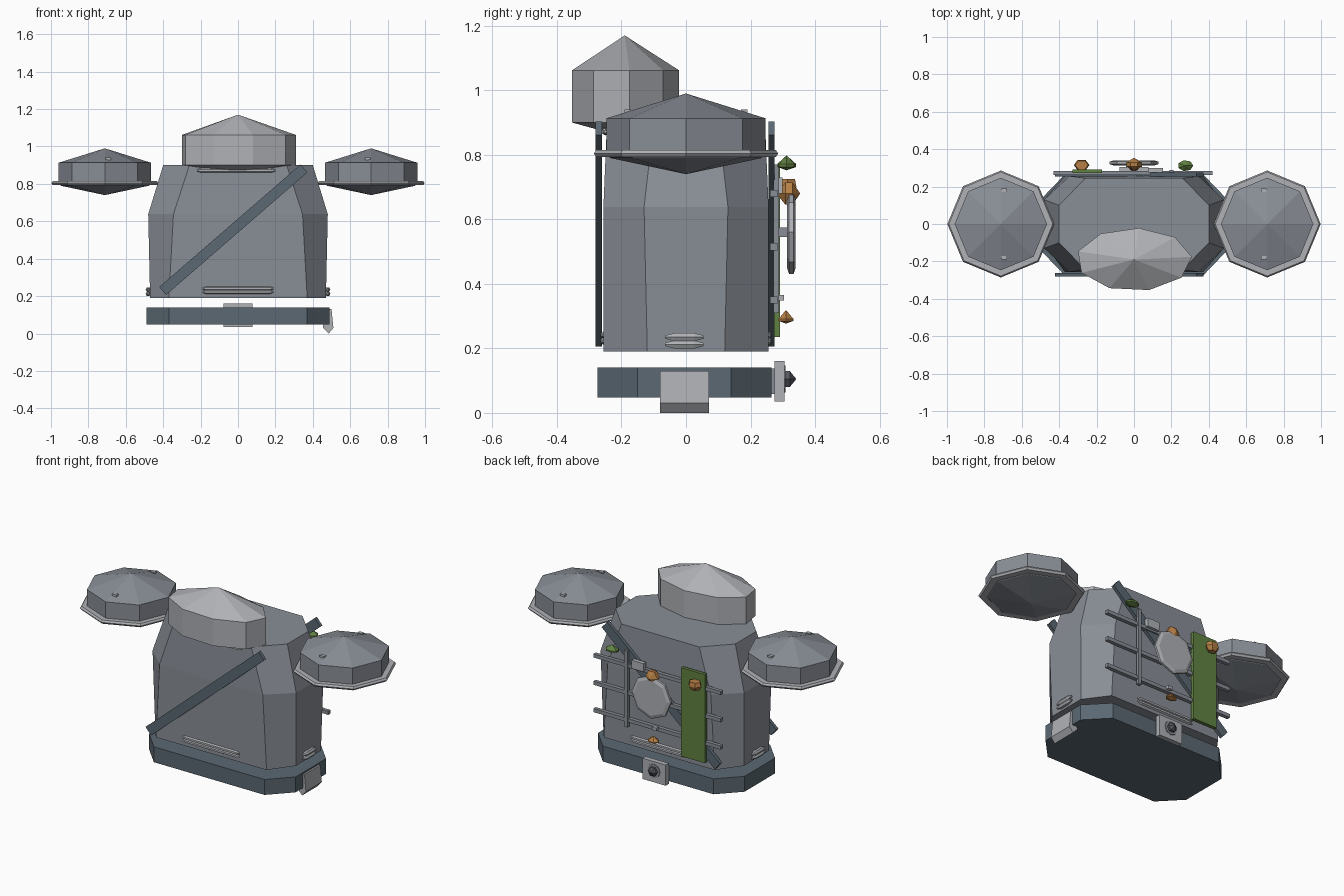
import bpy, bmesh, math
from mathutils import Matrix, Vector

cube = bpy.data.objects.get("Cube")
if cube:
    bpy.data.objects.remove(cube, do_unlink=True)


def material(name, r, g, b):
    m = bpy.data.materials.new(name)
    m.use_nodes = True
    m.diffuse_color = (r, g, b, 1)
    m.node_tree.nodes["Principled BSDF"].inputs["Base Color"].default_value = (r, g, b, 1)
    return m


steel = material("steel grey", 0.25, 0.27, 0.305)
pale = material("pale grey", 0.43, 0.44, 0.465)
slate = material("dark slate", 0.105, 0.14, 0.17)
iron = material("dark iron", 0.09, 0.095, 0.11)
green = material("moss green", 0.12, 0.22, 0.055)
orange = material("burnt orange", 0.46, 0.21, 0.06)


def finish(name, bm, mat):
    bmesh.ops.recalc_face_normals(bm, faces=bm.faces)
    mesh = bpy.data.meshes.new(name)
    bm.to_mesh(mesh)
    bm.free()
    mesh.materials.append(mat)
    ob = bpy.data.objects.new(name, mesh)
    bpy.context.collection.objects.link(ob)
    return ob


def loft(name, rings, mat, matrix=None):
    """Skin a stack of equal-length rings; a one-point ring makes a tip."""
    bm = bmesh.new()
    loops = [[bm.verts.new(p) for p in ring] for ring in rings]
    for a, b in zip(loops, loops[1:]):
        n = max(len(a), len(b))
        for i in range(n):
            j = (i + 1) % n
            if len(a) == 1:
                bm.faces.new((a[0], b[j], b[i]))
            elif len(b) == 1:
                bm.faces.new((a[i], a[j], b[0]))
            else:
                bm.faces.new((a[i], a[j], b[j], b[i]))
    for loop in (loops[0], loops[-1]):
        if len(loop) > 2:
            bm.faces.new(loop)
    if matrix:
        bm.transform(matrix)
    return finish(name, bm, mat)


def octagon(hx, hy, cx, cy, z):
    """Rectangle with cut corners; cx and cy are where the cuts start."""
    return [(hx, -cy, z), (hx, cy, z), (cx, hy, z), (-cx, hy, z),
            (-hx, cy, z), (-hx, -cy, z), (-cx, -hy, z), (cx, -hy, z)]


def turned(name, profile, sides, mat, loc, stretch=1.0, phase=0.0, axis="Z"):
    """Faceted solid from (radius, height) pairs; zero radius is a tip."""
    rings = []
    for r, h in profile:
        steps = [phase + math.tau * i / sides for i in range(sides)]
        rings.append([(r * math.cos(a), r * stretch * math.sin(a), h) for a in steps]
                     if r else [(0, 0, h)])
    turn = {"Z": Matrix(), "Y": Matrix.Rotation(-math.pi / 2, 4, "X"),
            "X": Matrix.Rotation(math.pi / 2, 4, "Y")}[axis]
    return loft(name, rings, mat, Matrix.Translation(loc) @ turn)


def box(name, loc, size, mat, tilt=0.0):
    bm = bmesh.new()
    bmesh.ops.create_cube(bm, size=1)
    bm.transform(Matrix.Translation(loc) @ Matrix.Rotation(tilt, 4, "Y")
                 @ Matrix.Diagonal(Vector((*size, 1))))
    return finish(name, bm, mat)


def bar(name, loc, length, r, mat, axis):
    h = length / 2
    turned(name, [(r * 0.4, -h), (r, -h + r * 2), (r, h - r * 2), (r * 0.4, h)],
           6, mat, loc, axis=axis)


# Main body and floating base
loft("body", [octagon(0.47, 0.256, 0.37, 0.12, 0.19),
              octagon(0.48, 0.256, 0.345, 0.13, 0.638),
              octagon(0.40, 0.245, 0.26, 0.10, 0.90)], steel)
base_move = Matrix.Translation((0, -0.005, 0))
loft("base", [octagon(0.49, 0.27, 0.37, 0.145, z) for z in (0.047, 0.14)], slate, base_move)

# Head pod
turned("head_pod", [(0, 0.855), (0.31, 0.90), (0.31, 1.062), (0, 1.17)], 9, pale,
       (0, -0.19, 0), stretch=0.545, phase=math.radians(5))
bar("head_pod_trim", (-0.01, -0.25, 0.872), 0.42, 0.012, pale, "X")

# Side pods with rims and studs
for side, s in (("left", 1), ("right", -1)):
    x = 0.712 * s
    turned(side + "_pod", [(0, 0.74), (0.235, 0.79), (0.247, 0.80), (0.247, 0.913),
                           (0, 0.99)], 8, steel, (x, 0, 0))
    turned(side + "_pod_rim", [(0.245, 0.793), (0.278, 0.793), (0.286, 0.804),
                               (0.278, 0.815), (0.245, 0.815)], 8, pale, (x, 0, 0))
    for y in (-0.18, 0.18):
        box(side + "_pod_stud", (x - 0.018 * s, y, 0.935), (0.03, 0.02, 0.012), pale)
    # Low trim on each flank
    for z in (0.212, 0.235):
        bar(side + "_flank_trim", (0.48 * s, -0.005, z), 0.12, 0.014, pale, "Y")

# Diagonal straps and low trim, front and back
for face, y, s in (("front", -0.271, -1), ("back", 0.265, 1)):
    box(face + "_strap", (-0.025, y, 0.555), (1.0, 0.02, 0.056), slate,
        tilt=-math.atan2(0.65, 0.75))
    for z in (0.222, 0.241):
        bar(face + "_trim", (0, 0.256 * s, z), 0.38, 0.011, pale, "X")

# Back rack
for z in (0.35, 0.515, 0.68):
    box("rack_slat", (-0.005, 0.272, z), (0.85, 0.022, 0.022), steel)
box("rack_post", (0.20, 0.28, 0.54), (0.022, 0.018, 0.46), steel)
box("rack_latch", (0.115, 0.287, 0.705), (0.08, 0.025, 0.05), pale)
box("rack_clip", (0.0, 0.292, 0.357), (0.03, 0.022, 0.018), pale)
box("back_panel", (-0.25, 0.282, 0.502), (0.16, 0.02, 0.535), green)

# Round shield on the rack
turned("shield", [(0.11, 0.313), (0.13, 0.32), (0.13, 0.333), (0.11, 0.34)], 8, pale,
       (0, 0, 0.56), axis="Y")
box("shield_mount", (0, 0.297, 0.56), (0.03, 0.04, 0.03), steel)

# Small gems
turned("green_gem", [(0, -0.02), (0.042, -0.01), (0.042, 0.0), (0, 0.026)], 7, green,
       (0.275, 0.312, 0.772), stretch=0.7)
turned("upper_gem", [(0, -0.038), (0.04, -0.01), (0.04, 0.012), (0, 0.036)], 6, orange,
       (0, 0.318, 0.68), axis="Y")
turned("panel_gem", [(0.025, -0.025), (0.042, 0.0), (0.035, 0.025)], 6, orange,
       (-0.28, 0.315, 0.70), stretch=0.75)
turned("lower_gem", [(0, -0.018), (0.036, -0.01), (0.036, -0.004), (0, 0.024)], 6, orange,
       (0, 0.31, 0.295), stretch=0.75)

# Back buckle with bolt
box("buckle_plate", (0, 0.29, 0.098), (0.155, 0.03, 0.125), pale)
box("buckle_link", (0, 0.268, 0.098), (0.08, 0.02, 0.08), steel)
turned("buckle_socket", [(0.042, 0.30), (0.042, 0.309)], 8, steel, (0, 0, 0.105), axis="Y")
turned("buckle_bolt", [(0.028, 0.305), (0.028, 0.322), (0, 0.342)], 6, iron,
       (0, 0, 0.105), axis="Y")

# Tilted latch on the left flank
profile = [(0.46, 0.13), (0.50, 0.13), (0.51, 0.03), (0.485, 0.0), (0.455, 0.03)]
loft("flank_latch", [[(x, y, z) for x, z in profile] for y in (-0.08, 0.072)], pale)
